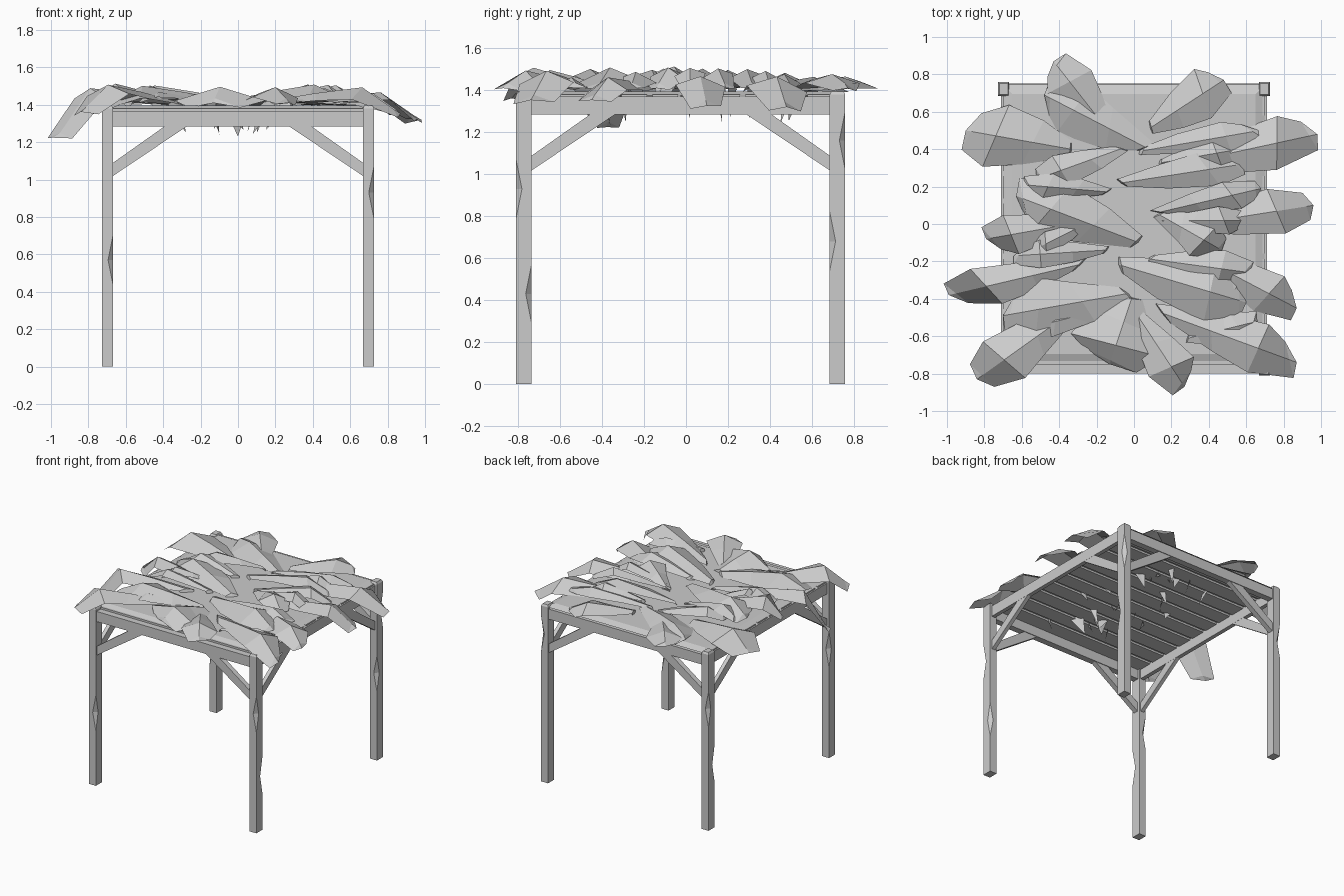
import bpy, bmesh, random
from mathutils import Vector

if "Cube" in bpy.data.objects:
    bpy.data.objects.remove(bpy.data.objects["Cube"])
random.seed(4)


def make(name, verts, faces):
    me = bpy.data.meshes.new(name)
    me.from_pydata(verts, [], faces)
    bm = bmesh.new()
    bm.from_mesh(me)
    bmesh.ops.recalc_face_normals(bm, faces=bm.faces)
    bm.to_mesh(me)
    bm.free()
    ob = bpy.data.objects.new(name, me)
    bpy.context.collection.objects.link(ob)
    return ob


BOX = [(0, 1, 2, 3), (7, 6, 5, 4), (0, 4, 5, 1), (1, 5, 6, 2), (2, 6, 7, 3), (3, 7, 4, 0)]


def box(name, x0, x1, y0, y1, z0, z1, inset=0.0):
    i = inset
    v = [(x0, y0, z0), (x1, y0, z0), (x1, y1, z0), (x0, y1, z0),
         (x0 + i, y0 + i, z1), (x1 - i, y0 + i, z1), (x1 - i, y1 - i, z1), (x0 + i, y1 - i, z1)]
    return make(name, v, BOX)


def chips(name, spots):
    # stretched octahedra that nick the post corners
    v, f = [], []
    r, h = 0.028, 0.14
    for x, y, z in spots:
        n = len(v)
        v += [(x + r, y, z), (x, y + r, z), (x - r, y, z), (x, y - r, z), (x, y, z + h), (x, y, z - h)]
        for k in range(4):
            a, b = n + k, n + (k + 1) % 4
            f += [(a, b, n + 4), (b, a, n + 5)]
    ob = make(name, v, f)
    ob.hide_render = True
    ob.hide_viewport = True
    return ob


# posts with chipped corners and small chamfered caps
HX, HY = 0.03, 0.037
POSTS = {
    "front_left": (-0.697, -0.773, [(1, -1, 0.57), (-1, 1, 0.85)]),
    "front_right": (0.697, -0.773, [(1, 1, 0.43), (1, -1, 0.93)]),
    "back_right": (0.697, 0.722, [(1, -1, 0.68), (1, 1, 1.16)]),
    "back_left": (-0.697, 0.722, [(-1, -1, 0.50), (-1, 1, 0.95)]),
}
for nm, (x, y, cuts) in POSTS.items():
    post = box(nm + "_post", x - HX, x + HX, y - HY, y + HY, 0, 1.38)
    cutter = chips(nm + "_chip_cutter", [(x + sx * HX, y + sy * HY, z) for sx, sy, z in cuts])
    m = post.modifiers.new("chips", 'BOOLEAN')
    m.operation, m.object, m.solver = 'DIFFERENCE', cutter, 'EXACT'
    box(nm + "_post_cap", x - HX, x + HX, y - HY, y + HY, 1.38, 1.395, 0.008)

# beams around the top
for nm, y in (("front", -0.775), ("back", 0.725)):
    box(nm + "_beam", -0.70, 0.70, y - 0.025, y + 0.025, 1.285, 1.365)
for nm, x in (("left", -0.695), ("right", 0.695)):
    box(nm + "_beam", x - 0.016, x + 0.016, -0.77, 0.72, 1.285, 1.37)


# diagonal braces, two per side
def brace(name, inner, sign, other, half, along_x):
    prof = [(inner, 1.015), (inner, 1.085), (inner + sign * 0.29, 1.29), (inner + sign * 0.41, 1.29)]
    v = []
    for o in (other - half, other + half):
        v += [(p, o, z) if along_x else (o, p, z) for p, z in prof]
    make(name, v, BOX)


for s, side in ((1, "left"), (-1, "right")):
    for nm, y in (("front", -0.775), ("back", 0.725)):
        brace(f"{nm}_{side}_brace", -s * 0.675, s, y, 0.02, True)
    x = -s * 0.695
    brace(side + "_front_brace", -0.74, 1, x, 0.015, False)
    brace(side + "_back_brace", 0.69, -1, x, 0.015, False)

# roof slats and the mat lying on them
N = 10
for i in range(N):
    y = -0.69 + i * 1.33 / (N - 1)
    box(f"roof_slat_{i + 1}", -0.70, 0.70, y - 0.06, y + 0.06, 1.36, 1.38)
box("roof_mat", -0.70, 0.70, -0.745, 0.745, 1.375, 1.395, 0.05)

# main leaves: base x, y, tip x, y, width
LEAVES = [
    (-0.10, 0.45, -0.43, 0.87, 0.26), (0.12, 0.38, -0.48, 0.69, 0.30),
    (-0.28, 0.39, -0.90, 0.50, 0.35), (-0.02, 0.42, -0.52, 0.24, 0.18),
    (0.05, 0.49, 0.48, 0.77, 0.27), (0.15, 0.30, 0.98, 0.48, 0.28),
    (-0.02, 0.38, 0.67, 0.50, 0.16), (-0.13, 0.21, 0.58, 0.32, 0.19),
    (0.20, -0.02, 0.96, 0.10, 0.25), (0.08, 0.05, 0.68, 0.19, 0.16),
    (0.10, 0.07, 0.47, -0.14, 0.22), (0.08, -0.12, -0.63, 0.15, 0.32),
    (-0.28, 0.01, -0.79, -0.08, 0.22), (-0.22, 0.02, -0.56, -0.15, 0.12),
    (-0.22, -0.20, -0.99, -0.38, 0.22), (0.03, -0.36, -0.70, -0.49, 0.32),
    (-0.28, -0.43, -0.84, -0.83, 0.29), (0.0, -0.36, -0.13, -0.75, 0.50),
    (0.00, -0.46, 0.27, -0.87, 0.26), (0.08, -0.45, 0.87, -0.74, 0.28),
    (0.30, -0.15, 0.87, -0.45, 0.24), (0.03, -0.18, 0.62, -0.26, 0.20),
    (-0.14, -0.20, 0.60, -0.42, 0.32), (0.25, -0.62, 0.66, -0.52, 0.17),
]


def leaf(name, bx, by, tx, ty, w):
    base, tip = Vector((bx, by, 0)), Vector((tx, ty, 0))
    d = tip - base
    side = Vector((-d.y, d.x, 0)).normalized()
    top = 1.46 + random.uniform(-0.01, 0.055)
    # tips beyond the side beams droop
    tz = 1.41 - max(0, abs(tx) - 0.68) * (0.3 if abs(tx) < 0.985 else 0.6)
    # along, half width share, ridge height
    rows = [(0.10, 0.13, 1.42), (0.42, 0.36, (1.43 + top) / 2), (0.74, 0.5, top), (0.95, 0.3, tz + 0.025)]
    v = [(bx, by, random.uniform(1.23, 1.34))]
    for t, k, z in rows:
        c = base + d * t
        skew = random.uniform(-0.08, 0.08)
        for s in (1, 0, -1):
            p = c + side * (s * k * w) + d * (skew * s)
            edge = min(0.075, k * w * random.uniform(0.3, 0.55)) if s else 0
            h = z - edge
            if abs(p.x) < 0.66:          # rests on the mat
                h = max(h, 1.385)
            v.append((p.x, p.y, h))
    v.append((tx, ty, tz))
    f = [(0, 1, 2), (0, 2, 3), (10, 13, 11), (11, 13, 12)]
    for r in (1, 4, 7):
        f += [(r, r + 3, r + 4, r + 1), (r + 1, r + 4, r + 5, r + 2)]
    make(name, v, f)


for i, row in enumerate(LEAVES):
    leaf(f"roof_leaf_{i + 1}", *row)

# slim filler leaves fanning out between the main ones
for i in range(6):
    s = 1 if i % 2 else -1
    y = -0.55 + 0.19 * i
    leaf(f"filler_leaf_{i + 1}", s * 0.1, y * 0.8, s * random.uniform(0.52, 0.66), y, 0.15)
